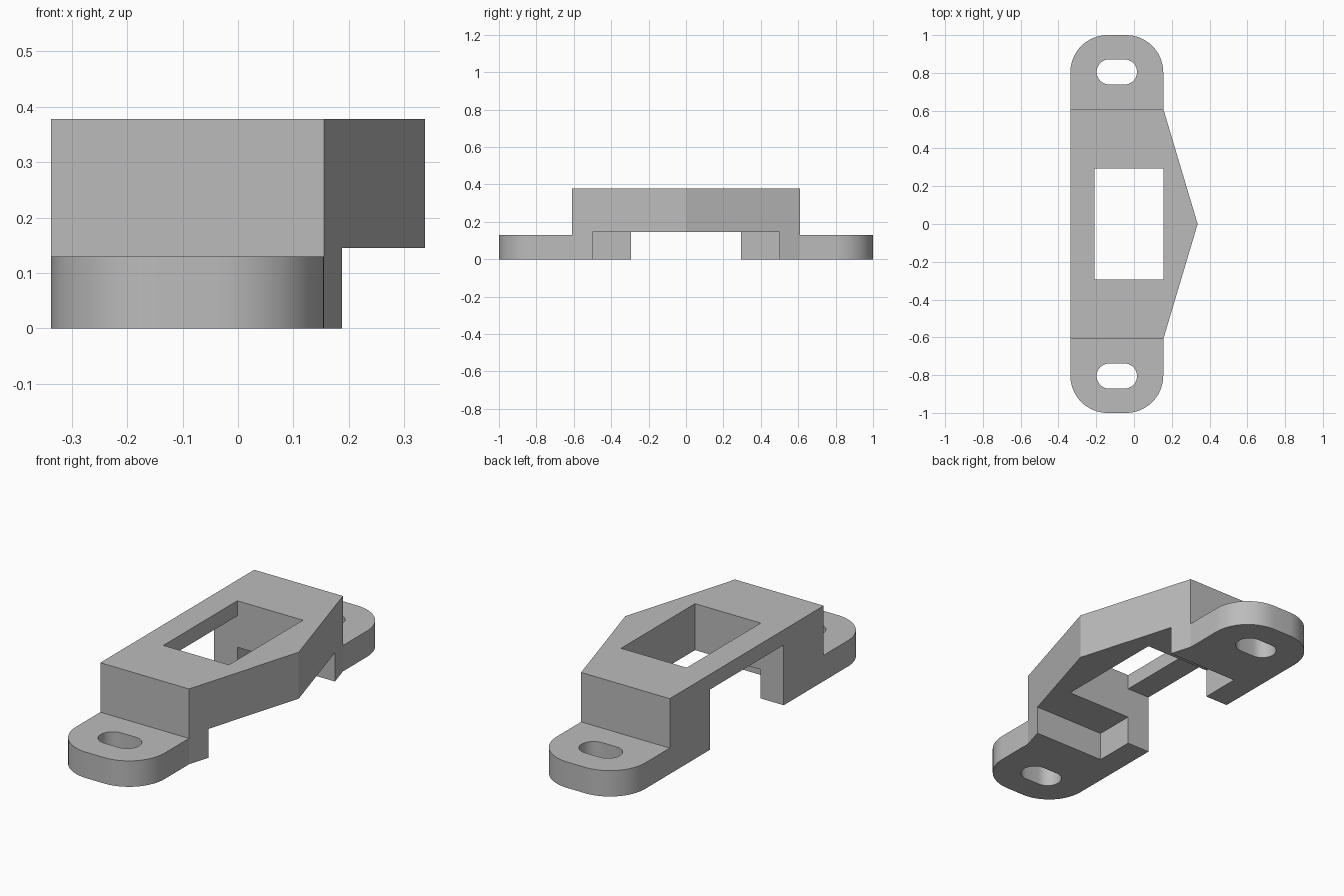
import bpy
import bmesh
import math

cube = bpy.data.objects.get("Cube")
if cube:
    bpy.data.objects.remove(cube, do_unlink=True)

# Shared dimensions
BACK, SIDE, TIP = -0.337, 0.155, 0.337
BODY_Y, TOP, TAB_TOP = 0.61, 0.378, 0.13
RAIL, HOLE_Y = -0.209, 0.293

grey = bpy.data.materials.new("plain grey")
grey.use_nodes = True
grey.diffuse_color = (0.5, 0.5, 0.5, 1)
grey.node_tree.nodes["Principled BSDF"].inputs["Base Color"].default_value = grey.diffuse_color


def prism(name, outline, low, high):
    """Extrude a flat outline from low to high."""
    bm = bmesh.new()
    face = bm.faces.new([bm.verts.new((x, y, low)) for x, y in outline])
    moved = bmesh.ops.extrude_face_region(bm, geom=[face])["geom"]
    verts = [v for v in moved if isinstance(v, bmesh.types.BMVert)]
    bmesh.ops.translate(bm, verts=verts, vec=(0, 0, high - low))
    bmesh.ops.recalc_face_normals(bm, faces=bm.faces)
    mesh = bpy.data.meshes.new(name)
    bm.to_mesh(mesh)
    bm.free()
    mesh.materials.append(grey)
    obj = bpy.data.objects.new(name, mesh)
    bpy.context.collection.objects.link(obj)
    return obj


def rect(x0, x1, y0, y1):
    return [(x0, y0), (x1, y0), (x1, y1), (x0, y1)]


def arc(cx, cy, radius, start, end, steps=16):
    angles = [math.radians(start + (end - start) * i / steps) for i in range(steps + 1)]
    return [(cx + radius * math.cos(a), cy + radius * math.sin(a)) for a in angles]


def combine(target, tool, operation):
    """Apply a boolean and discard the tool object."""
    mod = target.modifiers.new("combine", "BOOLEAN")
    mod.operation, mod.solver, mod.object = operation, "EXACT", tool
    bpy.context.view_layer.objects.active = target
    bpy.ops.object.modifier_apply(modifier=mod.name)
    bpy.data.objects.remove(tool, do_unlink=True)


# Raised body with a pointed side
bracket = prism("mounting_bracket",
                [(BACK, -BODY_Y), (SIDE, -BODY_Y), (TIP, 0), (SIDE, BODY_Y), (BACK, BODY_Y)],
                0, TOP)

# Recess under the body, opening in the top, and gap below the thin back rail
combine(bracket, prism("recess", rect(RAIL, 1, -0.5, 0.5), -1, 0.145), "DIFFERENCE")
combine(bracket, prism("opening", rect(RAIL, SIDE, -HOLE_Y, HOLE_Y), -1, 1), "DIFFERENCE")
combine(bracket, prism("rail_gap", rect(-1, -0.1, -HOLE_Y, HOLE_Y), -1, 0.302), "DIFFERENCE")

# Rounded mounting tabs with slots at both ends
mid, r, slot_r, slot_half = (BACK + SIDE) / 2, 0.197, 0.067, 0.04
tab = ([(BACK, 0.56), (SIDE, 0.56)] + arc(SIDE - r, 1 - r, r, 0, 90)
       + arc(BACK + r, 1 - r, r, 90, 180))
slot = (arc(mid + slot_half, 0.805, slot_r, -90, 90)
        + arc(mid - slot_half, 0.805, slot_r, 90, 270))
for s in (1, -1):
    combine(bracket, prism("tab", [(x, s * y) for x, y in tab], 0, TAB_TOP), "UNION")
    combine(bracket, prism("slot", [(x, s * y) for x, y in slot], -1, 1), "DIFFERENCE")

# Smooth the rounded walls, keep the corners sharp
bpy.ops.object.select_all(action="DESELECT")
bracket.select_set(True)
bpy.context.view_layer.objects.active = bracket
bpy.ops.object.shade_smooth_by_angle(angle=math.radians(15))
